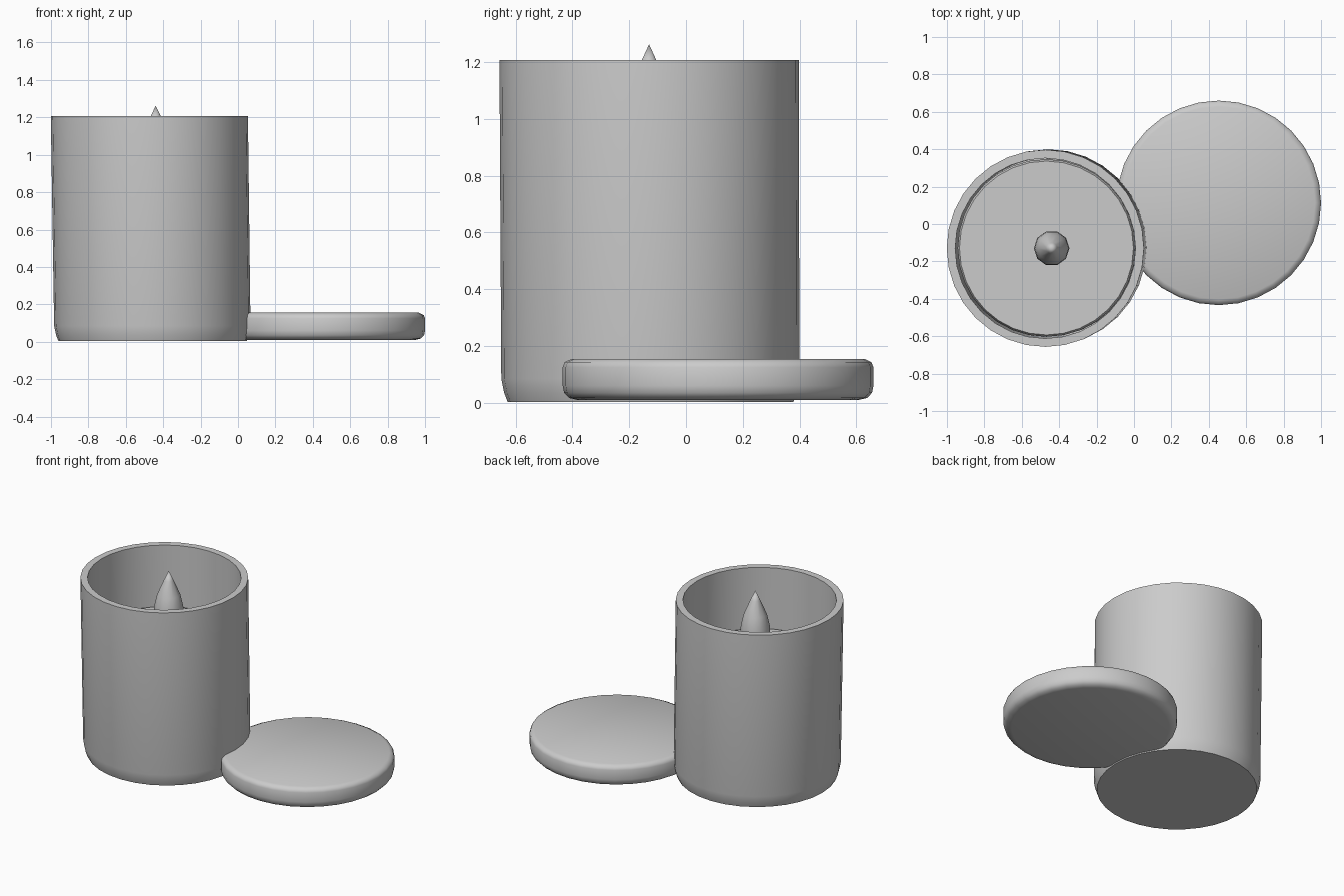
import bpy, bmesh
from math import sin, cos, tau, radians

if "Cube" in bpy.data.objects:
    bpy.data.objects.remove(bpy.data.objects["Cube"])


def lathe(name, profile, base, lean=(0, 0), sides=32, angle=40):
    """Spin (radius, z) points around a vertical axis; lean shifts the axis per unit of height."""
    bm = bmesh.new()
    rings = []
    for r, z in profile:
        cx, cy = base[0] + lean[0] * z, base[1] + lean[1] * z
        n = 1 if r == 0 else sides
        rings.append([bm.verts.new((cx + r * cos(tau * i / sides),
                                    cy + r * sin(tau * i / sides), z)) for i in range(n)])
    for a, b in zip(rings, rings[1:]):
        for i in range(sides):
            j = (i + 1) % sides
            corners = [a[i % len(a)], a[j % len(a)], b[j % len(b)], b[i % len(b)]]
            bm.faces.new(list(dict.fromkeys(corners)))
    bmesh.ops.recalc_face_normals(bm, faces=bm.faces)
    mesh = bpy.data.meshes.new(name)
    bm.to_mesh(mesh)
    bm.free()
    obj = bpy.data.objects.new(name, mesh)
    bpy.context.collection.objects.link(obj)
    bpy.ops.object.select_all(action='DESELECT')
    obj.select_set(True)
    bpy.context.view_layer.objects.active = obj
    bpy.ops.object.shade_smooth_by_angle(angle=radians(angle))
    return obj


axis, lean = (-0.457, -0.125), (-0.014, -0.004)

# Hollow jar with a chamfered foot
lathe("jar", [(0, 0.003), (0.503, 0.003), (0.515, 0.035), (0.525, 0.085), (0.527, 1.207),
              (0.482, 1.207), (0.48, 0.06), (0, 0.06)], axis, lean)

# Wax fill with a softened rim
lathe("wax", [(0, 0.06), (0.475, 0.06), (0.475, 0.77), (0.465, 0.79), (0, 0.79)], axis, lean)

# Teardrop flame
lathe("flame", [(0, 0.78), (0.05, 0.81), (0.083, 0.87), (0.095, 0.95), (0.091, 1.02),
                (0.073, 1.1), (0.03, 1.2), (0, 1.262)], (-0.44, -0.13), sides=10, angle=60)

# Lid lying beside the jar, rounded on both edges
lathe("lid", [(0, 0.01), (0.495, 0.01), (0.525, 0.017), (0.542, 0.035), (0.547, 0.06),
              (0.547, 0.125), (0.54, 0.143), (0.515, 0.155), (0, 0.155)], (0.453, 0.113), angle=60)
